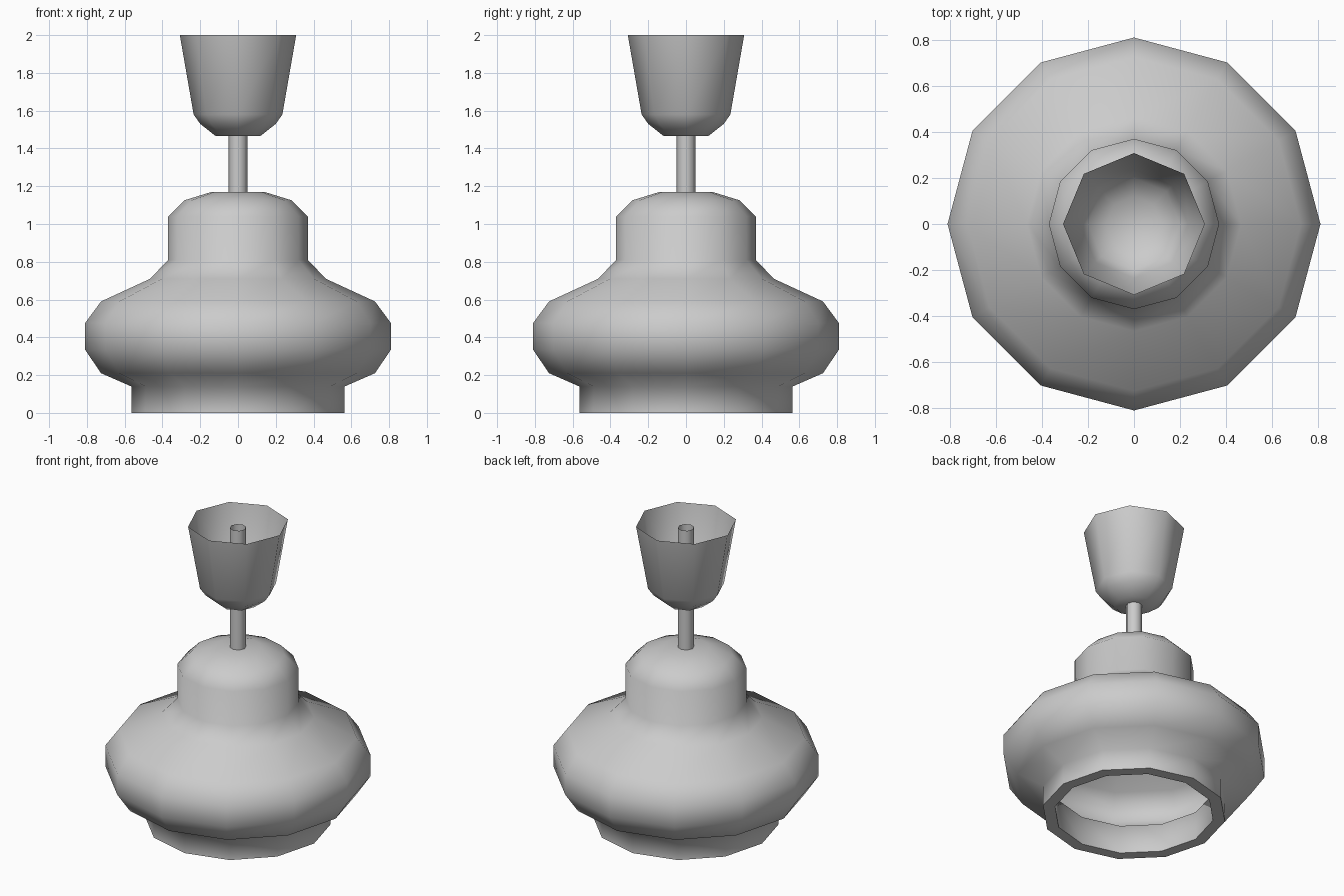
import bpy, math

if "Cube" in bpy.data.objects:
    bpy.data.objects.remove(bpy.data.objects["Cube"])


def lathe(name, profile, sides, cap=None, thickness=0):
    """Revolve (radius, z) points about z; cap closes the 'first' or 'last' ring."""
    verts = [(r * math.cos(2 * math.pi * i / sides),
              r * math.sin(2 * math.pi * i / sides), z)
             for r, z in profile for i in range(sides)]
    faces = []
    for k in range(len(profile) - 1):
        a, b = k * sides, (k + 1) * sides
        for i in range(sides):
            j = (i + 1) % sides
            faces.append((a + i, a + j, b + j, b + i))
    if cap == 'first':
        faces.append(tuple(reversed(range(sides))))
    elif cap == 'last':
        faces.append(tuple(range(len(verts) - sides, len(verts))))
    mesh = bpy.data.meshes.new(name)
    mesh.from_pydata(verts, [], faces)
    ob = bpy.data.objects.new(name, mesh)
    bpy.context.collection.objects.link(ob)
    bpy.ops.object.select_all(action='DESELECT')
    bpy.context.view_layer.objects.active = ob
    ob.select_set(True)
    if thickness:
        mod = ob.modifiers.new("wall", 'SOLIDIFY')
        mod.thickness = thickness
        mod.offset = -1
        mod.use_even_offset = True
        bpy.ops.object.modifier_apply(modifier=mod.name)
    bpy.ops.object.shade_smooth_by_angle(angle=math.radians(72))
    return ob


# Hollow bell-shaped shade, open at the bottom
lathe("lamp_shade",
      [(0.565, 0), (0.565, 0.14), (0.725, 0.21), (0.81, 0.335), (0.81, 0.475),
       (0.725, 0.59), (0.465, 0.71), (0.37, 0.81), (0.37, 1.04),
       (0.285, 1.125), (0.14, 1.17)],
      12, cap='last', thickness=0.072)

# Open tube running up into the cup
lathe("hanging_rod", [(0.05, 1.165), (0.05, 1.97)], 8)

# Thin ceiling cup with a closed floor
lathe("ceiling_cup",
      [(0.12, 1.467), (0.2, 1.53), (0.235, 1.58), (0.308, 2.0)],
      8, cap='first')
